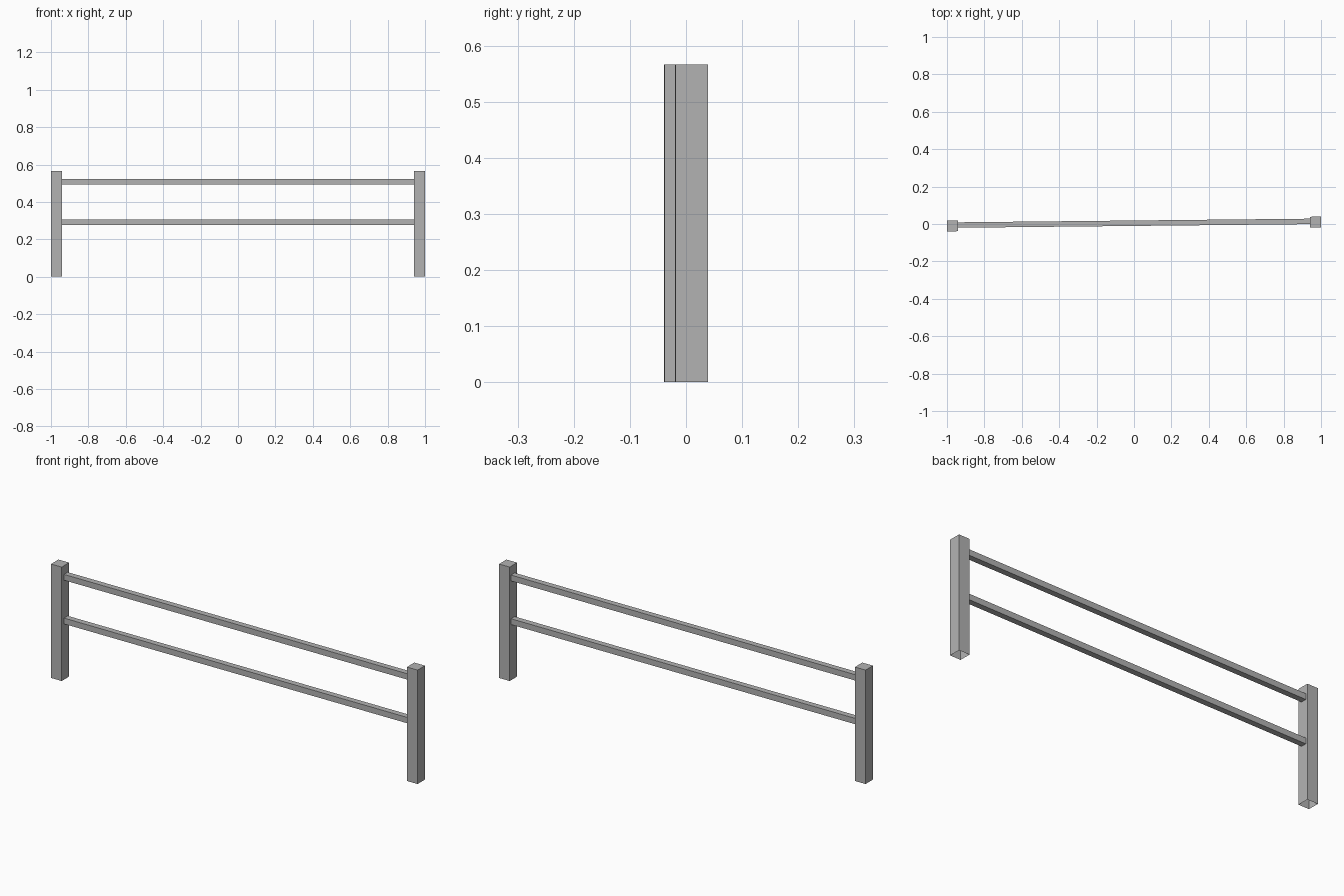
import bpy
import bmesh
from math import atan2
from mathutils import Matrix, Vector

cube = bpy.data.objects.get("Cube")
if cube:
    bpy.data.objects.remove(cube, do_unlink=True)

GREY = (0.45, 0.45, 0.45)
metal = bpy.data.materials.new("plain_grey")
metal.use_nodes = True
metal.diffuse_color = (*GREY, 1)
metal.node_tree.nodes["Principled BSDF"].inputs["Base Color"].default_value = (*GREY, 1)

SKEW = atan2(0.02, 1.942)  # slight turn of the whole barrier about z


def add_box(name, size, centre, open_axis=None):
    """Flat-shaded box turned by SKEW, optionally open at its lower end."""
    bm = bmesh.new()
    bmesh.ops.create_cube(bm, size=1)
    if open_axis is not None:
        ends = [f for f in bm.faces if f.normal.dot(open_axis) > 0.9]
        bmesh.ops.delete(bm, geom=ends, context='FACES_ONLY')
    bmesh.ops.scale(bm, vec=size, verts=bm.verts)
    bmesh.ops.rotate(bm, matrix=Matrix.Rotation(SKEW, 3, 'Z'), verts=bm.verts)
    mesh = bpy.data.meshes.new(name)
    bm.to_mesh(mesh)
    bm.free()
    mesh.materials.append(metal)
    obj = bpy.data.objects.new(name, mesh)
    obj.location = centre
    bpy.context.collection.objects.link(obj)
    return obj


# Square posts, hollow at the foot
POST, HEIGHT = 0.058, 0.566
for side, sign in (("left", 1), ("right", -1)):
    add_box(side + "_post", (POST, POST, HEIGHT),
            (sign * 0.971, sign * 0.01, HEIGHT / 2), Vector((0, 0, -1)))

# Slim rails between the posts
for level, z in (("lower", 0.291), ("upper", 0.508)):
    add_box(level + "_rail", (1.888, 0.029, 0.029), (0, 0.0042, z))
